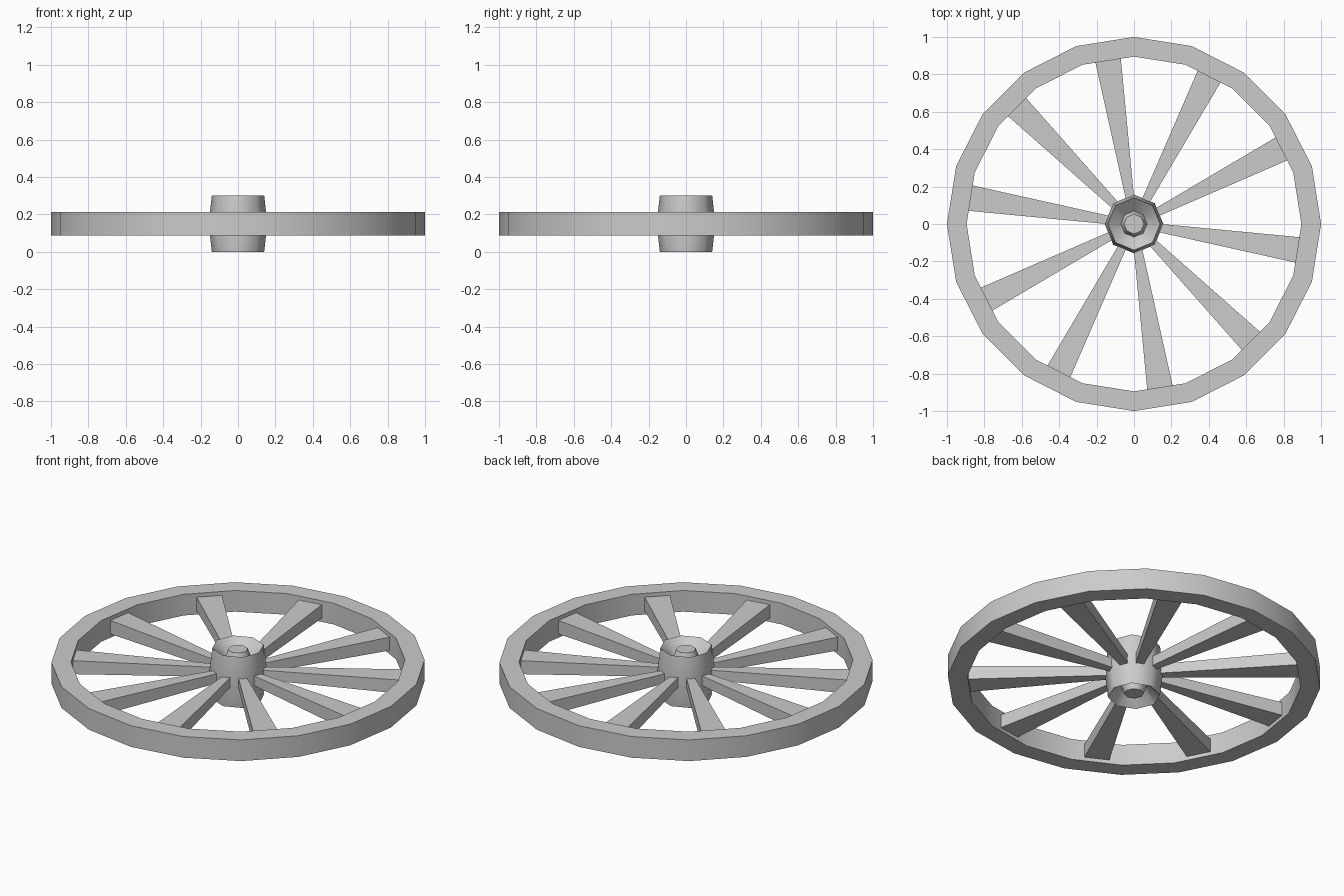
import bpy, bmesh, math
from mathutils import Matrix

cube = bpy.data.objects.get("Cube")
if cube:
    bpy.data.objects.remove(cube)

MID = 0.15  # height of the wheel's middle plane

wood = bpy.data.materials.new("plain grey")
wood.use_nodes = True
wood.diffuse_color = (0.6, 0.6, 0.6, 1)
wood.node_tree.nodes["Principled BSDF"].inputs["Base Color"].default_value = (0.6, 0.6, 0.6, 1)


def finish(name, bm, angle):
    bmesh.ops.recalc_face_normals(bm, faces=bm.faces)
    mesh = bpy.data.meshes.new(name)
    bm.to_mesh(mesh)
    bm.free()
    mesh.materials.append(wood)
    obj = bpy.data.objects.new(name, mesh)
    bpy.context.collection.objects.link(obj)
    bpy.ops.object.select_all(action="DESELECT")
    obj.select_set(True)
    bpy.context.view_layer.objects.active = obj
    bpy.ops.object.shade_smooth_by_angle(angle=math.radians(angle))
    return obj


def lathe(name, profile, sides, angle, closed):
    """Turn a (radius, height) profile around the vertical axis."""
    bm = bmesh.new()
    rings = []
    for r, z in profile:
        turns = [2 * math.pi * i / sides for i in range(sides)]
        rings.append([bm.verts.new((r * math.cos(a), r * math.sin(a), z)) for a in turns])
    pairs = list(zip(rings, rings[1:]))
    if closed:
        pairs.append((rings[-1], rings[0]))
    else:
        bm.faces.new(rings[0])
        bm.faces.new(rings[-1])
    for low, high in pairs:
        for i in range(sides):
            j = (i + 1) % sides
            bm.faces.new((low[i], low[j], high[j], high[i]))
    return finish(name, bm, angle)


# Outer rim
lathe("rim", [(0.895, 0.088), (1, 0.088), (1, 0.213), (0.895, 0.213)], 20, 30, True)

# Hub: waisted barrel with a conical recess and axle stub at both ends
upper = [(0.157, MID), (0.14, 0.3), (0.07, 0.235), (0.053, 0.285)]
lower = [(r, 2 * MID - z) for r, z in reversed(upper[1:])]
lathe("hub", lower + upper, 8, 50, False)

# Ten spokes, widening from the hub to the rim
for k in range(10):
    bm = bmesh.new()
    bmesh.ops.create_cube(bm, size=1)
    for v in bm.verts:
        outer = v.co.x > 0
        v.co.x = 0.89 if outer else 0.1
        v.co.y *= 0.138 if outer else 0.04
        v.co.z = MID + v.co.z * (0.08 if outer else 0.055)
    bm.transform(Matrix.Rotation(math.radians(27 + 36 * k), 4, "Z"))
    finish(f"spoke_{k + 1}", bm, 30)
